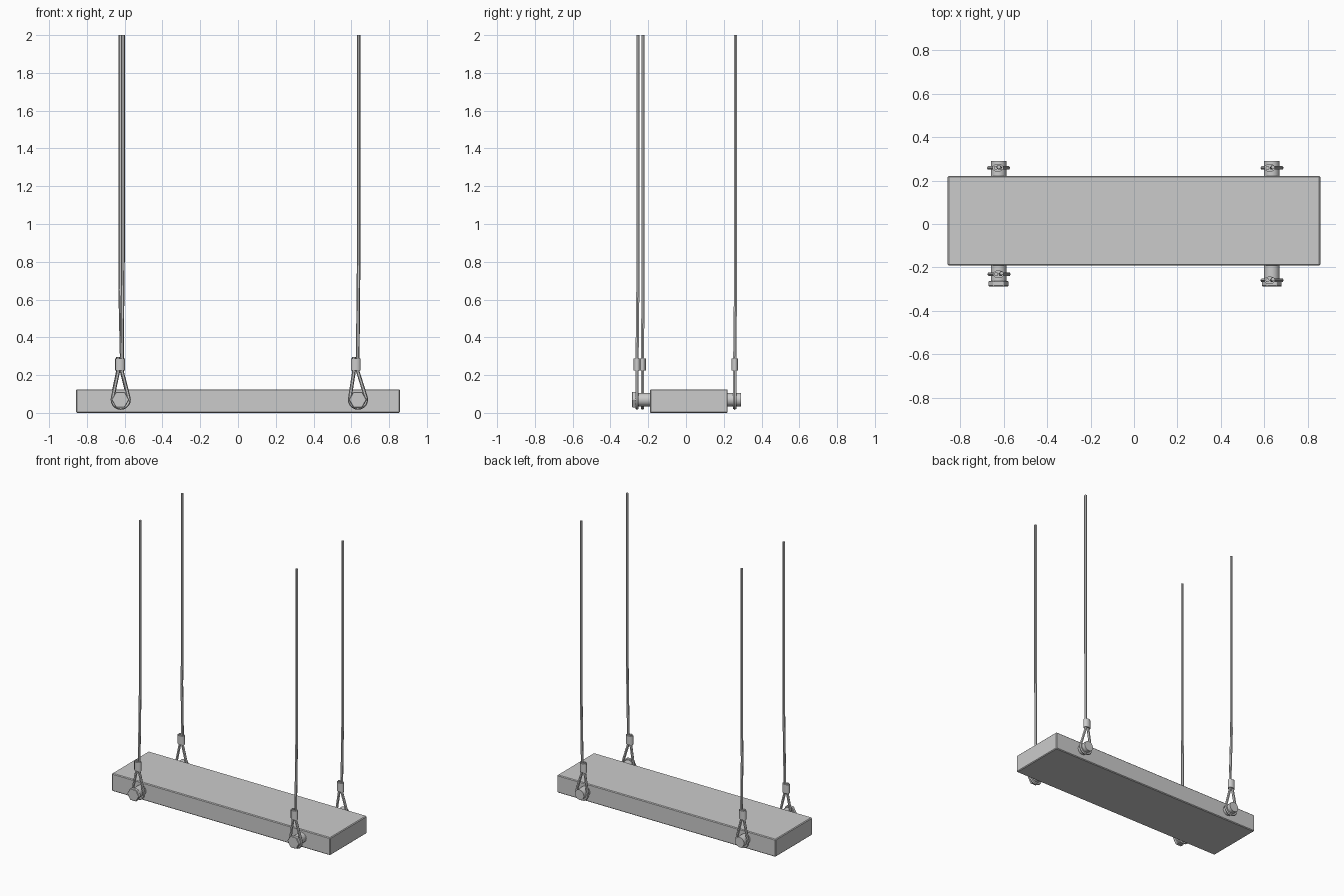
import bpy, math
from mathutils import Vector

if "Cube" in bpy.data.objects:
    bpy.data.objects.remove(bpy.data.objects["Cube"])

BOLT_Z = 0.07


def cylinder(name, sides, radius, depth, loc, rot=(0, 0, 0), scale=(1, 1, 1)):
    bpy.ops.mesh.primitive_cylinder_add(vertices=sides, radius=radius, depth=depth,
                                        location=loc, rotation=rot)
    ob = bpy.context.object
    ob.name = name
    ob.scale = scale
    return ob


def bevel(ob, width):
    mod = ob.modifiers.new("edge_bevel", 'BEVEL')
    mod.width = width
    mod.segments = 1


def rope(name, points, radius):
    cu = bpy.data.curves.new(name, 'CURVE')
    cu.dimensions = '3D'
    cu.bevel_depth = radius
    cu.bevel_resolution = 1
    cu.use_fill_caps = True
    sp = cu.splines.new('POLY')
    sp.points.add(len(points) - 1)
    for p, co in zip(sp.points, points):
        p.co = (*co, 1)
    ob = bpy.data.objects.new(name, cu)
    bpy.context.collection.objects.link(ob)
    bpy.ops.object.select_all(action='DESELECT')
    ob.select_set(True)
    bpy.context.view_layer.objects.active = ob
    bpy.ops.object.convert(target='MESH')
    bpy.ops.object.shade_smooth_by_angle(angle=math.radians(50))


# wooden seat board
bpy.ops.mesh.primitive_cube_add(size=1, location=(0, 0.015, 0.0625))
seat = bpy.context.object
seat.name = "seat"
seat.scale = (1.714, 0.412, 0.125)
bpy.ops.object.transform_apply(location=False, rotation=False, scale=True)
bevel(seat, 0.005)

# through bolts with hex heads at the front
for side, x in (("left", -0.623), ("right", 0.634)):
    shaft = cylinder(side + "_bolt_shaft", 12, 0.036, 0.555, (x, 0.0125, BOLT_Z),
                     (math.pi / 2, 0, 0))
    bpy.ops.object.shade_smooth_by_angle(angle=math.radians(40))
    bpy.ops.mesh.primitive_cylinder_add(vertices=6, radius=0.047, depth=0.025,
                                        location=(x, -0.2745, BOLT_Z),
                                        rotation=(math.pi / 2, 0, 0))
    head = bpy.context.object
    head.name = side + "_bolt_head"
    head.rotation_euler = (math.pi / 2, math.pi / 6, 0)
    bevel(head, 0.003)

# ropes: hanging length, crimp sleeve and loop round the bolt
# name, bolt x, crimp x, top x, loop y, top y
ROPES = [
    ("front_left", -0.621, -0.624, -0.609, -0.231, -0.227),
    ("back_left", -0.623, -0.626, -0.622, 0.258, 0.262),
    ("front_right", 0.635, 0.624, 0.639, -0.259, -0.255),
    ("back_right", 0.635, 0.624, 0.639, 0.258, 0.262),
]
for name, bx, cx, tx, y, ty in ROPES:
    r = 0.044
    pts = [(tx, ty, 2.0), (tx, ty, 0.80), (tx - 0.002, ty, 0.65),
           (cx + 0.010, y, 0.29), (cx + 0.010, y, 0.22)]
    for i in range(13):
        a = math.radians(18 - i * 18)
        pts.append((bx + r * math.cos(a), y, BOLT_Z + r * math.sin(a)))
    pts += [(cx - 0.010, y, 0.22), (cx - 0.010, y, 0.295)]
    rope(name + "_rope", pts, 0.0095)
    cylinder(name + "_crimp", 10, 0.026, 0.063, (cx, y, 0.256), scale=(1, 0.7, 1))
    bpy.ops.object.shade_smooth_by_angle(angle=math.radians(40))
